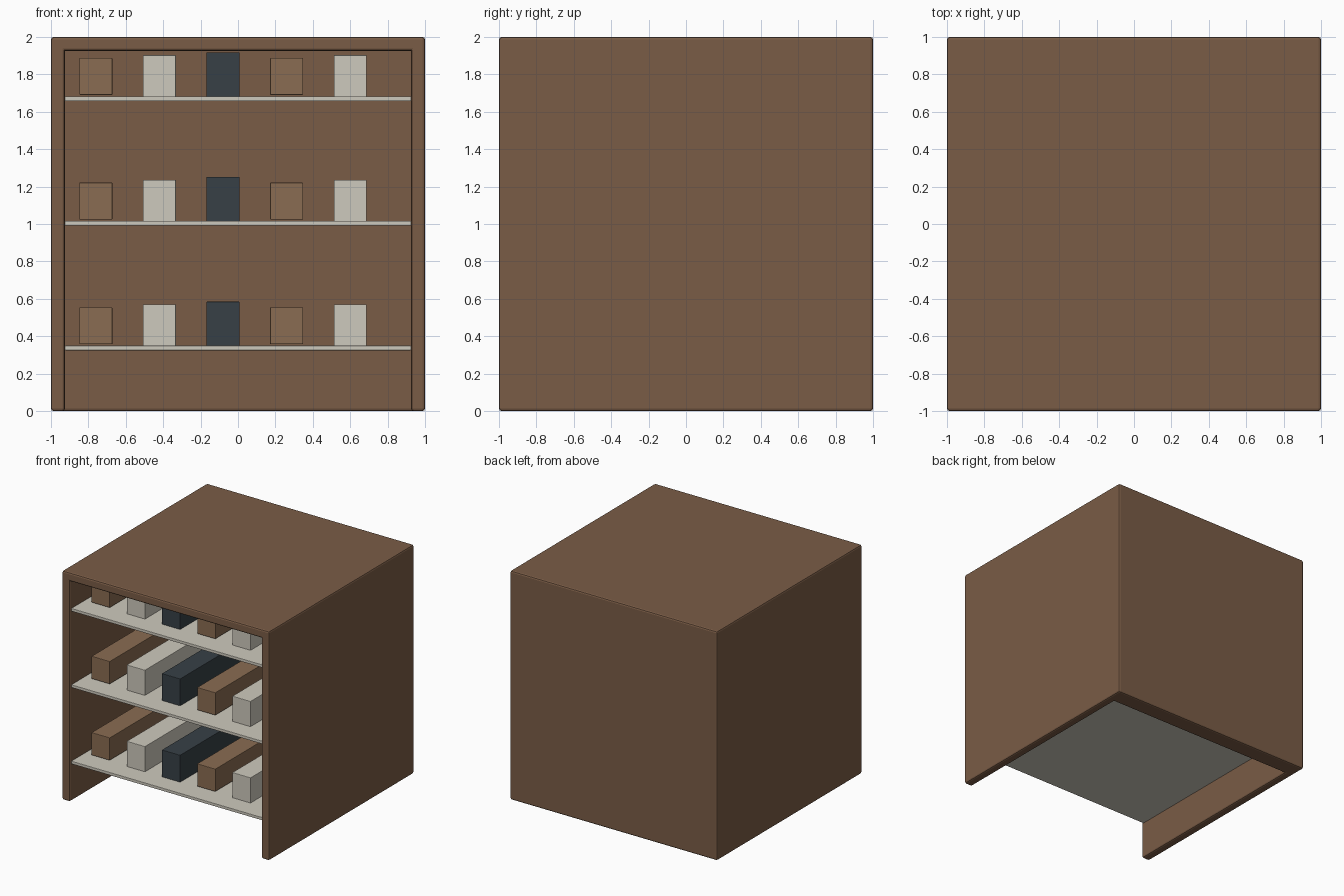
import bpy
import bmesh

if "Cube" in bpy.data.objects:
    bpy.data.objects.remove(bpy.data.objects["Cube"])


def material(name, rgb):
    m = bpy.data.materials.new(name)
    m.diffuse_color = (*rgb, 1)
    m.use_nodes = True
    m.node_tree.nodes["Principled BSDF"].inputs["Base Color"].default_value = m.diffuse_color
    return m


WOOD = material("wood", (0.195, 0.107, 0.061))
TAN = material("tan", (0.254, 0.150, 0.084))
CREAM = material("cream", (0.617, 0.590, 0.510))
SLATE = material("slate", (0.038, 0.051, 0.061))


def box(name, x, y, z, mat, bevel=0.0):
    """Box from (min, max) pairs, with optional softened edges."""
    bm = bmesh.new()
    bmesh.ops.create_cube(bm, size=1)
    for v in bm.verts:
        v.co = [lo + (c + 0.5) * (hi - lo) for c, (lo, hi) in zip(v.co, (x, y, z))]
    mesh = bpy.data.meshes.new(name)
    bm.to_mesh(mesh)
    bm.free()
    mesh.materials.append(mat)
    ob = bpy.data.objects.new(name, mesh)
    bpy.context.collection.objects.link(ob)
    if bevel:
        mod = ob.modifiers.new("soft_edges", "BEVEL")
        mod.width = bevel
        mod.segments = 2
    return ob


# Carcass: two sides, top and back, open at the front and underneath
WALL = 0.075
BACK_Y = 0.845
box("side_left", (-1, -1 + WALL), (-1, 1), (0, 2), WOOD, 0.014)
box("side_right", (1 - WALL, 1), (-1, 1), (0, 2), WOOD, 0.014)
box("top_panel", (-1, 1), (-1, 1), (2 - WALL, 2), WOOD, 0.014)
box("back_panel", (-1, 1), (BACK_Y, 1), (0, 2), WOOD, 0.014)

# Shelves, each with a row of five long boxes
styles = [(TAN, 0.020, 0.217), (CREAM, 0.008, 0.232), (SLATE, 0.008, 0.247)]
for row in range(3):
    z = 1 / 3 + row * 2 / 3 + 0.004
    box(f"shelf_{row + 1}", (-0.925, 0.925), (-0.98, BACK_Y + 0.01),
        (z - 0.013, z + 0.012), CREAM, 0.003)
    for i in range(5):
        mat, low, high = styles[i % 3]
        cx = -0.76 + 0.34 * i
        box(f"stored_box_{row + 1}_{i + 1}", (cx - 0.088, cx + 0.088),
            (-0.81, 0.72), (z + low, z + high), mat, 0.003)
